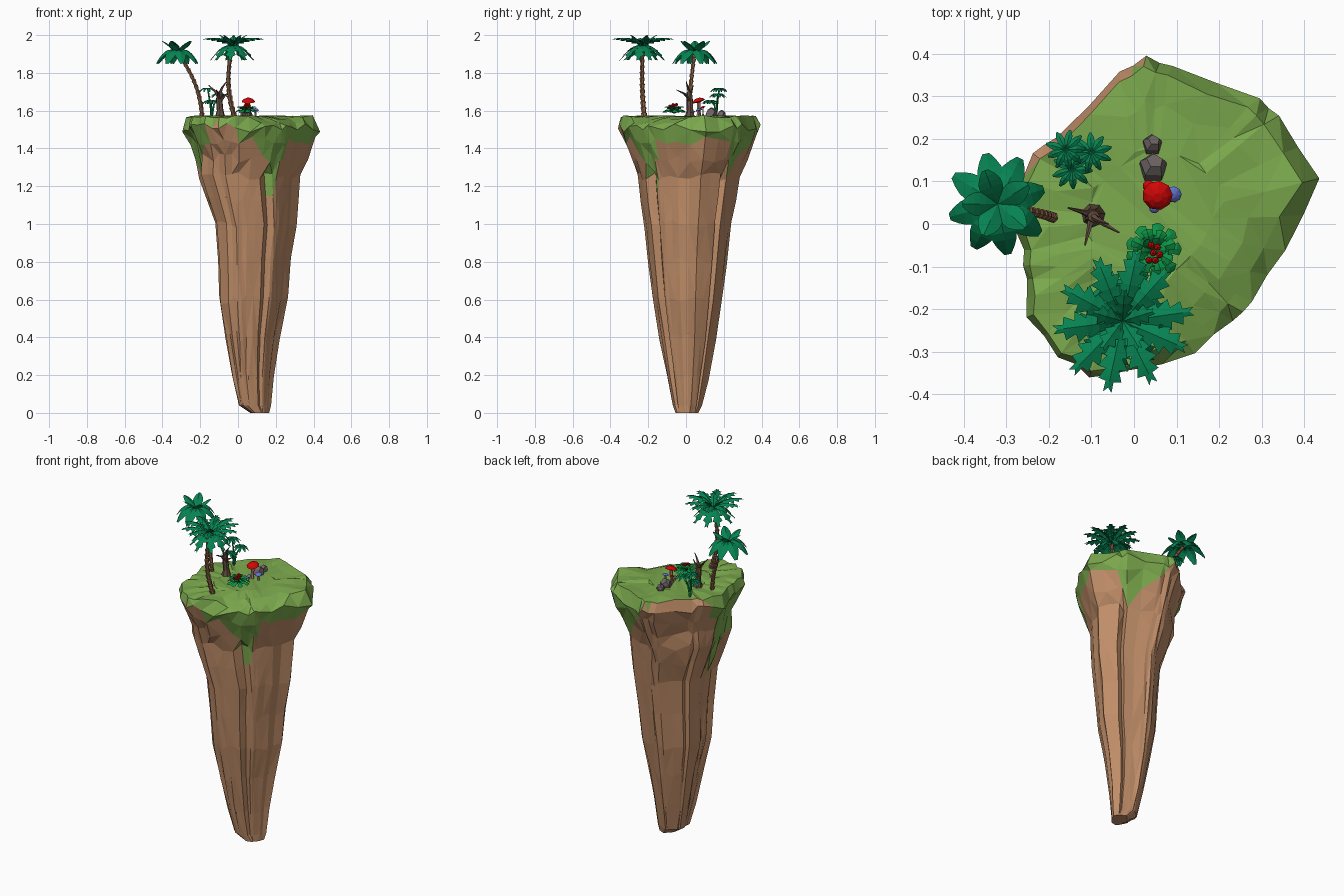
import bpy, bmesh, math, random
from mathutils import Vector

if "Cube" in bpy.data.objects:
    bpy.data.objects.remove(bpy.data.objects["Cube"])
random.seed(7)


def mat(name, r, g, b):
    m = bpy.data.materials.new(name)
    m.diffuse_color = (r, g, b, 1)
    m.use_nodes = True
    m.node_tree.nodes["Principled BSDF"].inputs["Base Color"].default_value = m.diffuse_color
    return m


EARTH = mat("earth", 0.53, 0.27, 0.14)
GRASS = mat("grass", 0.20, 0.40, 0.075)
LEAF = mat("leaf", 0.002, 0.23, 0.085)
BUSH = mat("bush_green", 0.004, 0.29, 0.06)
BARK = mat("bark", 0.26, 0.12, 0.06)
DEAD = mat("dead_wood", 0.13, 0.075, 0.05)
STONE = mat("stone", 0.16, 0.13, 0.13)
RED = mat("red", 0.65, 0.002, 0.002)
BLUE = mat("blue", 0.12, 0.17, 0.6)
PALE = mat("stem", 0.5, 0.3, 0.2)


def finish(bm, name, *mats):
    me = bpy.data.meshes.new(name)
    bm.to_mesh(me)
    bm.free()
    for m in mats:
        me.materials.append(m)
    ob = bpy.data.objects.new(name, me)
    bpy.context.collection.objects.link(ob)
    return ob


def bridge(bm, a, b):
    n = len(a)
    return [bm.faces.new((a[i], a[(i + 1) % n], b[(i + 1) % n], b[i])) for i in range(n)]


# --- floating rock: one plan outline lofted through levels ---
OUT = [(.04, .40), (.10, .375), (.30, .30), (.345, .26), (.435, .11), (.36, -.06), (.28, -.18),
       (.24, -.23), (.15, -.30), (0, -.345), (-.09, -.36), (-.16, -.31), (-.235, -.22),
       (-.235, -.13), (-.245, -.06), (-.275, .05), (-.22, .17), (-.17, .21), (-.02, .36)]
LEVELS = [(0, .065, .165, -.055, .065), (.04, .005, .175, -.07, .085), (.2, -.03, .19, -.10, .12),
          (.4, -.065, .22, -.14, .16), (.6, -.10, .265, -.175, .19), (.8, -.105, .28, -.20, .215),
          (1.0, -.12, .31, -.22, .24), (1.14, -.165, .32, -.24, .265), (1.25, -.205, .33, -.255, .285),
          (1.35, -.225, .37, -.29, .325), (1.44, -.25, .41, -.33, .37), (1.51, -.295, .435, -.36, .395),
          (1.56, -.275, .395, -.345, .37)]
# corner bulges of the lower body, cracks (half steps), lowest grass per corner
BULGE = {11: 1.07, 12: 1.10, 13: 1.06, 17: 1.13, 16: 1.08, 18: 1.06}
CLEFT = {2.5: .86, 7.5: .88, 12.5: .93, 16.5: .94, 4.5: .93}
DRIP = {7: 1.05, 8: 1.38, 2: 1.2, 12: 1.35, 13: .95, 14: 1.0, 15: 1.4, 9: 1.48, 10: 1.54, 11: 1.5,
        16: 1.58, 17: 1.58, 18: 1.56, 0: 1.53}
N = len(OUT)


def at(table, s, default):
    i, f = int(s), s % 1
    a, b = table.get(i, default), table.get((i + 1) % N, default)
    return a + (b - a) * f


bm = bmesh.new()
rings, limit = [], {}
wobble = [random.uniform(.985, 1.012) for h in range(2 * N)]
for z, x0, x1, y0, y1 in LEVELS:
    ring = []
    c = Vector(((x0 + x1) / 2, (y0 + y1) / 2, z))
    for h in range(2 * N):
        s = h / 2
        i, j = int(s), (int(s) + 1) % N
        x, y = (OUT[i][e] + (OUT[j][e] - OUT[i][e]) * (s % 1) for e in (0, 1))
        p = Vector((x0 + (x + .275) / .71 * (x1 - x0), y0 + (y + .36) / .76 * (y1 - y0), z))
        k = 1
        if .02 < z < 1.3:
            k = at(BULGE, s, 1) * CLEFT.get(s, 1)
        if s not in (0, 4, 10, 15):
            k *= wobble[h] * random.uniform(.99, 1.01)
        if z > 1.55 and 4.5 <= s <= 8.5:
            k *= .94
        p = c + (p - c) * k
        p.x, p.y = min(max(p.x, x0), x1), min(max(p.y, y0), y1)
        if .1 < z < 1.55:
            p.z += random.uniform(-.025, .025)
        if z > 1.55:
            p.z += -.025 if 5 <= s <= 8 else random.uniform(0, .018)
        v = bm.verts.new(p)
        limit[v] = at(DRIP, s, 1.43)
        ring.append(v)
    rings.append(ring)
for a, b in zip(rings, rings[1:]):
    bridge(bm, a, b)
bm.faces.new(rings[0][::-1])
# gently uneven grass top, falling away towards the front right
ring = rings[-1]
ctr = Vector((.04, .01, 1.57))
for k in (.78, .5):
    new = []
    for h, v in enumerate(rings[-1]):
        p = ctr + (v.co - ctr) * k * random.uniform(.95, 1.05)
        p.z = 1.57 + random.uniform(-.008, .006)
        if k > .7 and 10 <= h <= 16:
            p.z -= .012
        n = bm.verts.new(p)
        limit[n] = 1.4
        new.append(n)
    bridge(bm, ring, new)
    ring = new
bm.faces.new(ring)
bmesh.ops.triangulate(bm, faces=bm.faces[:])
for f in bm.faces:
    f.material_index = int(f.calc_center_median().z > sum(limit[v] for v in f.verts) / 3)
bmesh.ops.recalc_face_normals(bm, faces=bm.faces[:])
finish(bm, "floating_rock", EARTH, GRASS)


# --- helpers for plants ---
def tube(bm, pts, radii, sides=6):
    pts = [Vector(p) for p in pts]
    rs = []
    for i, p in enumerate(pts):
        d = (pts[min(i + 1, len(pts) - 1)] - pts[max(i - 1, 0)]).normalized()
        u = d.cross(Vector((0.3, 1, 0.1))).normalized()
        w = d.cross(u)
        rs.append([bm.verts.new(p + radii[i] * (u * math.cos(a) + w * math.sin(a)))
                   for a in (2 * math.pi * k / sides for k in range(sides))])
    for a, b in zip(rs, rs[1:]):
        bridge(bm, a, b)
    bm.faces.new(rs[0][::-1])
    bm.faces.new(rs[-1])


def leaf(bm, origin, az, length, width, a, b, n=6, jag=False):
    """Folded leaf: height follows a*t + b*t^2; jag gives a lobed edge."""
    d = Vector((math.cos(az), math.sin(az), 0))
    s = Vector((-d.y, d.x, 0))
    prev = None
    for i in range(n + 1):
        t = i / n
        w = width * (math.sin(math.pi * (.05 + .87 * t ** 1.1)) + .02)
        if jag:
            w *= 1.15 if i % 2 else .55
        p = Vector(origin) + d * t * length + Vector((0, 0, a * t + b * t * t))
        fwd = d * (length * .07 if jag and i % 2 else 0)
        low = Vector((0, 0, -.4 * w))
        row = [bm.verts.new(q) for q in (p + s * w + low + fwd, p, p - s * w + low + fwd)]
        if prev:
            bm.faces.new((prev[0], prev[1], row[1], row[0]))
            bm.faces.new((prev[1], prev[2], row[2], row[1]))
        prev = row


def crown(name, origin, tiers, material=LEAF):
    bm = bmesh.new()
    for count, phase, length, width, a, b, n, jag in tiers:
        for i in range(count):
            leaf(bm, origin, phase + 2 * math.pi * i / count + random.uniform(-.08, .08),
                 length * random.uniform(.94, 1.03), width, a, b, n, jag)
    return finish(bm, name, material)


def palm_trunk(name, p0, p1, p2, r0, r1, n=12):
    p0, p1, p2 = map(Vector, (p0, p1, p2))
    pts, rad = [], []
    for i in range(n):
        for t, k in ((i / n, .8), ((i + .85) / n, 1.2)):
            pts.append(p0 * (1 - t) ** 2 + p1 * 2 * t * (1 - t) + p2 * t * t)
            rad.append((r0 + (r1 - r0) * t) * k)
    bm = bmesh.new()
    tube(bm, pts, rad)
    finish(bm, name, BARK)


# --- two palms ---
palm_trunk("left_palm_trunk", (-.19, .015, 1.56), (-.195, .02, 1.74), (-.32, .047, 1.905), .012, .009)
crown("left_palm_leaves", (-.32, .047, 1.905),
      [(8, .25, .12, .031, .11, -.165, 7, False), (5, .6, .085, .028, .10, -.035, 6, False)])
palm_trunk("front_palm_trunk", (-.015, -.22, 1.56), (-.08, -.24, 1.74), (-.027, -.228, 1.94), .014, .010)
crown("front_palm_leaves", (-.027, -.228, 1.94),
      [(10, .15, .16, .033, .12, -.08, 11, True), (9, .4, .115, .030, .05, -.12, 9, True),
       (5, .3, .075, .022, .09, -.03, 7, True)])

# --- bare dead tree ---
bm = bmesh.new()
tube(bm, [(-.095, .02, 1.56), (-.095, .022, 1.60), (-.10, .02, 1.66), (-.095, .018, 1.70)],
     [.03, .018, .017, .014], 7)
for path in ([(-.098, .02, 1.68), (-.12, .028, 1.70), (-.155, .038, 1.735)],
             [(-.096, .018, 1.69), (-.085, .01, 1.72), (-.06, .0, 1.755)],
             [(-.098, .018, 1.66), (-.105, -.01, 1.69), (-.115, -.05, 1.71)],
             [(-.095, .02, 1.65), (-.07, .0, 1.68), (-.035, -.02, 1.70)]):
    tube(bm, path, [.010, .006, .002], 5)
finish(bm, "dead_tree", DEAD)

# --- young palm shrub at the back left ---
bm = bmesh.new()
tops = [(-.16, .175, 1.715), (-.10, .168, 1.685), (-.145, .128, 1.65)]
for t in tops:
    tube(bm, [(-.14, .16, 1.56), (-.14 + (t[0] + .14) * .3, .16 + (t[1] - .16) * .3, 1.63), t],
         [.006, .005, .004], 5)
finish(bm, "shrub_stems", BUSH)
for i, t in enumerate(tops):
    crown(f"shrub_leaves_{i + 1}", t, [(9, i, .048, .009, .035, -.05, 4, False)])

# --- berry bush ---
crown("berry_bush_leaves", (.045, -.062, 1.585),
      [(9, 0, .068, .019, .08, -.075, 6, True), (8, .3, .054, .018, .095, -.06, 6, True),
       (6, .1, .03, .015, .055, -.015, 4, False)], BUSH)

bm = bmesh.new()
for p in ((.04, -.05, 1.632), (.055, -.055, 1.630), (.045, -.068, 1.632), (.06, -.072, 1.626),
          (.035, -.085, 1.622), (.05, -.085, 1.624)):
    res = bmesh.ops.create_icosphere(bm, subdivisions=1, radius=.009)
    bmesh.ops.translate(bm, verts=res["verts"], vec=p)
finish(bm, "berries", RED)


# --- mushrooms: bent stem and a tilted cap ---
def mushroom(name, x, y, z, r, m, lean=0):
    bm = bmesh.new()
    tube(bm, [(x - lean, y, 1.565), (x - lean * .3, y, (1.57 + z) / 2), (x, y, z)],
         [r * .35, r * .25, r * .28], 6)
    finish(bm, name + "_stem", PALE)
    bm = bmesh.new()
    tube(bm, [(x, y - r * h * .3, z + r * h) for h in (.1, -.12, .1, .4, .58)],
         [r * k for k in (.2, .95, 1, .72, .3)], 9)
    finish(bm, name + "_cap", m)


mushroom("large_mushroom", .055, .068, 1.645, .036, RED, .008)
mushroom("small_mushroom", .034, .09, 1.615, .014, RED)
mushroom("blue_mushroom", .092, .07, 1.60, .02, BLUE)
mushroom("little_blue_mushroom", .048, .038, 1.59, .013, BLUE)

# --- grey stones: leaning blocks ---
for i, (x, y, r) in enumerate(((.045, .138, .034), (.043, .19, .024))):
    bm = bmesh.new()
    tube(bm, [(x, y - r * .3, 1.565), (x, y, 1.568 + r * .7), (x + .004, y + r * .3, 1.572 + r)],
         [r, r * .95, r * .6], 5)
    finish(bm, f"stone_{i + 1}", STONE)
